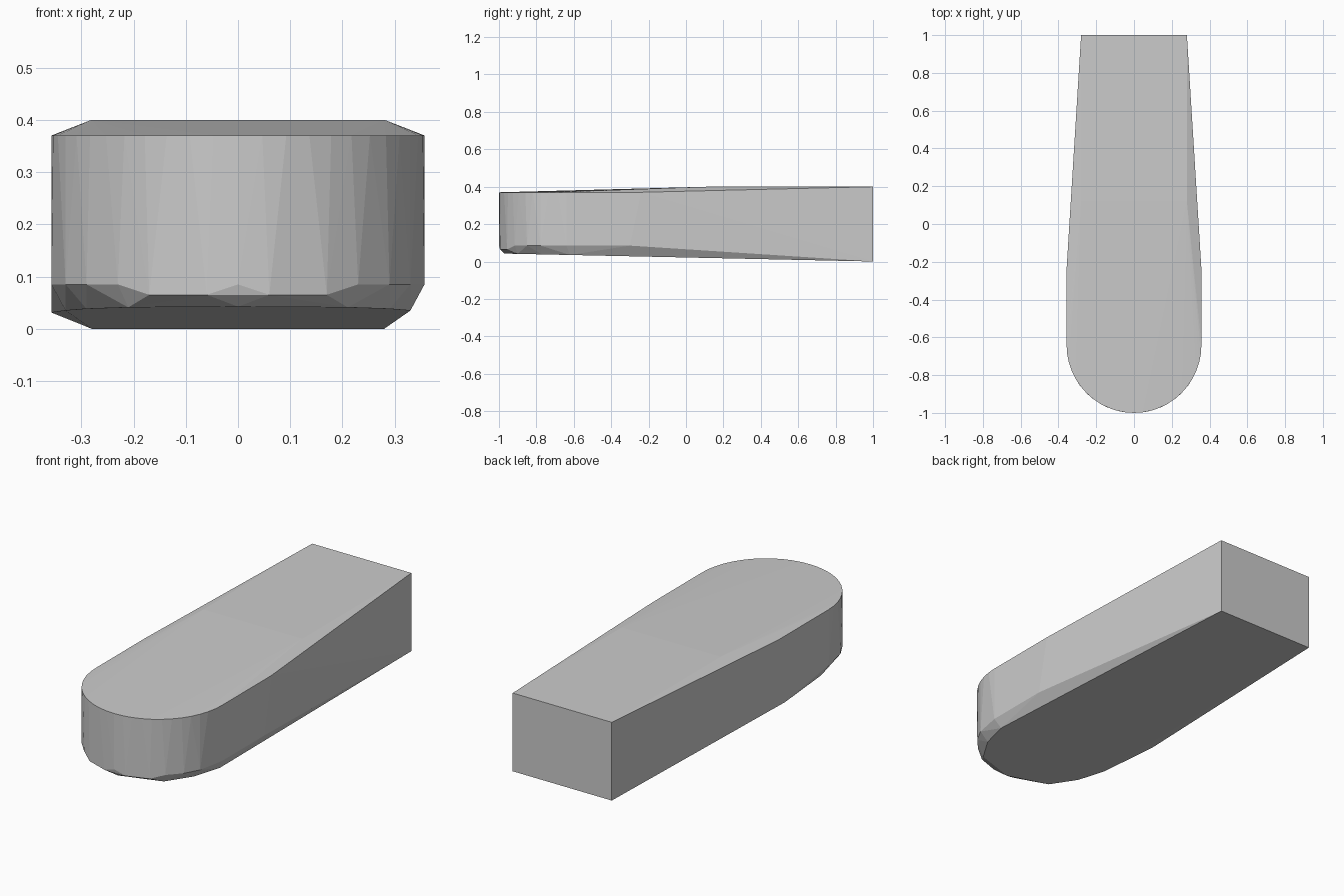
import bpy
import bmesh
from math import cos, sin, sqrt, radians

if "Cube" in bpy.data.objects:
    bpy.data.objects.remove(bpy.data.objects["Cube"], do_unlink=True)

HALF, BACK = 0.357, 0.28      # half widths of the round nose and the square end
NOSE_Y, NOSE_R = -0.64, 0.36  # centre and depth of the nose arc
SHOULDER_Y = -0.24
RIM_Z, TOP_Z, CHAMFER_Z = 0.37, 0.40, 0.085


def nose_y(x):
    """Front of the rounded nose at a given x."""
    return NOSE_Y - NOSE_R * sqrt(max(0, 1 - (x / HALF) ** 2))


def floor_z(y):
    """Gently rising underside."""
    return 0.0215 * (1 - y)


points = []
for side in (-1, 1):
    # square end and flat top
    points += [(side * BACK, 1, 0), (side * BACK, 1, TOP_Z), (side * BACK, 0.12, TOP_Z)]
    # top rim: shoulder, then the nose arc
    points.append((side * HALF, SHOULDER_Y, RIM_Z))
    for i in range(13):
        a = radians(90 * i / 12)
        points.append((side * HALF * cos(a), NOSE_Y - NOSE_R * sin(a), RIM_Z))
    # scalloped lower edge of the nose
    for x, z in ((0, CHAMFER_Z), (0.06, 0.065), (0.17, 0.065),
                 (0.23, CHAMFER_Z), (0.29, CHAMFER_Z), (0.33, CHAMFER_Z), (HALF, CHAMFER_Z)):
        points.append((side * x, nose_y(x), z))
    # underside outline, slightly inset from the wall
    for x, y in ((0, -0.97), (0.21, -0.9), (0.29, -0.77), (0.33, -0.62)):
        points.append((side * x, y, floor_z(y)))

# left side keeps a chamfer, right side drops nearly to the floor
points += [(HALF, -0.3, CHAMFER_Z), (0.32, -0.3, floor_z(-0.3)), (-HALF, -0.29, 0.031)]

# wrap the outlines in one faceted skin
bm = bmesh.new()
for p in points:
    bm.verts.new(p)
bmesh.ops.remove_doubles(bm, verts=bm.verts[:], dist=0.001)
hull = bmesh.ops.convex_hull(bm, input=bm.verts[:])
loose = {g for g in hull["geom_interior"] + hull["geom_unused"] if isinstance(g, bmesh.types.BMVert)}
bmesh.ops.delete(bm, geom=list(loose), context="VERTS")
bmesh.ops.dissolve_limit(bm, angle_limit=radians(0.3), verts=bm.verts[:], edges=bm.edges[:])
bmesh.ops.recalc_face_normals(bm, faces=bm.faces[:])

mesh = bpy.data.meshes.new("rounded_block")
bm.to_mesh(mesh)
bm.free()

# plain grey finish
grey = bpy.data.materials.new("light_grey")
grey.use_nodes = True
colour = (0.6, 0.6, 0.6, 1)
grey.diffuse_color = colour
grey.node_tree.nodes["Principled BSDF"].inputs["Base Color"].default_value = colour
mesh.materials.append(grey)

block = bpy.data.objects.new("rounded_block", mesh)
bpy.context.collection.objects.link(block)
